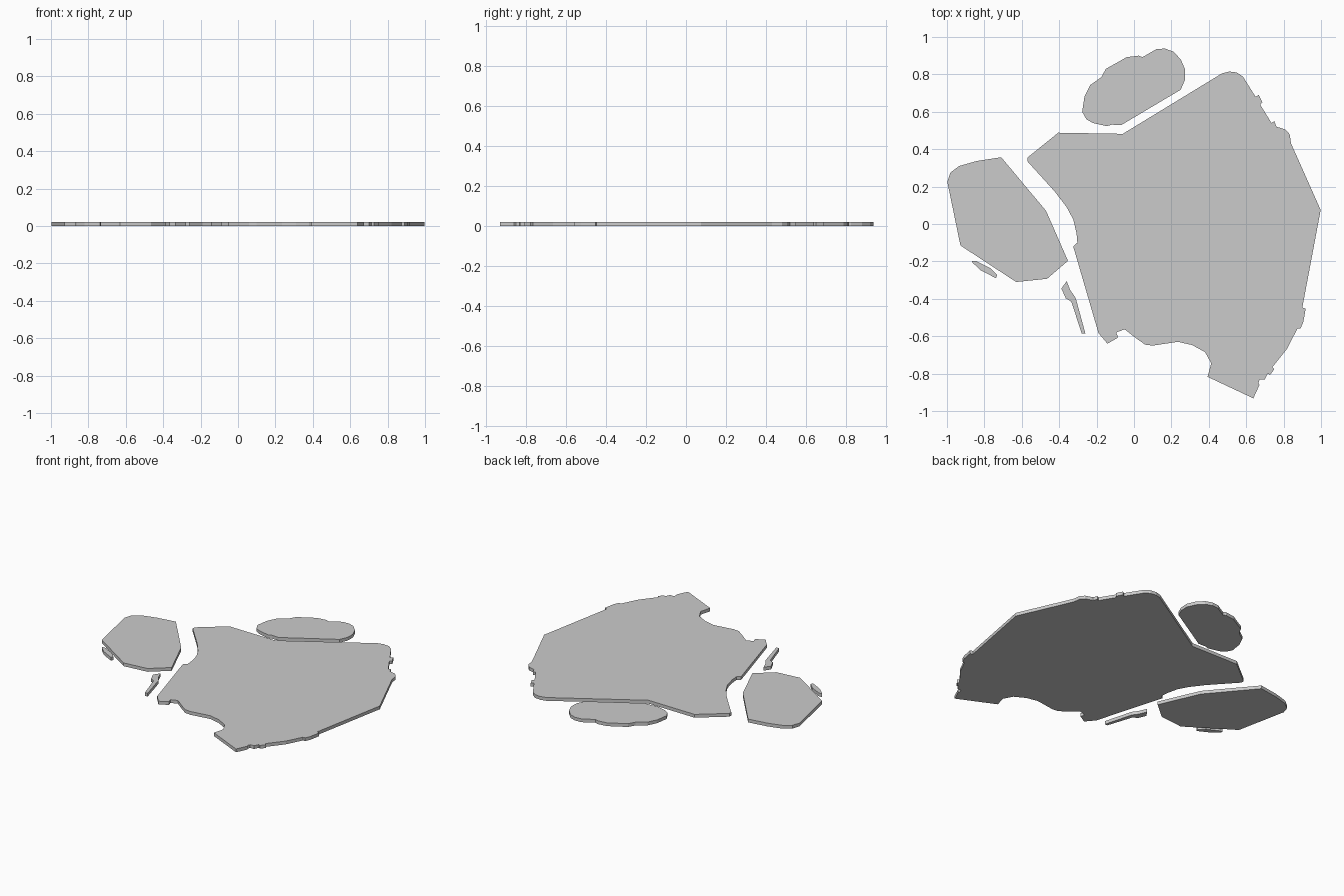
import bpy, bmesh

THICKNESS = 0.022


def plate(name, outline):
    """Extrude a flat outline (x, y pairs) up from the ground."""
    bm = bmesh.new()
    face = bm.faces.new([bm.verts.new((x, y, 0)) for x, y in outline])
    face.normal_update()
    if face.normal.z > 0:
        face.normal_flip()
    top = bmesh.ops.extrude_face_region(bm, geom=[face], use_keep_orig=True)["geom"]
    moved = [v for v in top if isinstance(v, bmesh.types.BMVert)]
    bmesh.ops.translate(bm, verts=moved, vec=(0, 0, THICKNESS))
    bmesh.ops.recalc_face_normals(bm, faces=bm.faces[:])
    # concave caps are cut into triangles so they fill cleanly
    bmesh.ops.triangulate(bm, faces=[f for f in bm.faces if len(f.verts) > 4])
    mesh = bpy.data.meshes.new(name)
    bm.to_mesh(mesh)
    bm.free()
    obj = bpy.data.objects.new(name, mesh)
    bpy.context.collection.objects.link(obj)
    return obj


# Large central plate, clockwise by edge
north_edge = [(-.57, .335), (-.57, .355), (-.405, .488), (-.06, .482),
              (.47, .805), (.51, .815), (.55, .81), (.583, .787)]
east_edge = [(.65, .68), (.667, .69), (.687, .65), (.675, .638), (.735, .54),
             (.75, .55), (.762, .52), (.81, .505), (.832, .48), (.84, .43),
             (.998, .075), (.90, -.447), (.918, -.453), (.905, -.525),
             (.89, -.56), (.873, -.56), (.82, -.665), (.74, -.765),
             (.75, -.777), (.727, -.807), (.715, -.80), (.70, -.83),
             (.672, -.832), (.665, -.85), (.671, -.86), (.638, -.932)]
south_edge = [(.393, -.817), (.413, -.745), (.38, -.685), (.31, -.647),
              (.235, -.63), (.10, -.65), (.06, -.645), (.01, -.61),
              (-.05, -.563), (-.095, -.58), (-.085, -.607), (-.142, -.64)]
west_edge = [(-.19, -.583), (-.325, -.12), (-.303, -.10), (-.307, -.05),
             (-.325, .025), (-.36, .09), (-.425, .175)]
plate("main_plate", north_edge + east_edge + south_edge + west_edge)

# Rounded plate at the back
plate("rounded_plate", [
    (-.145, .523), (-.12, .531), (-.068, .529), (.25, .718), (.272, .77),
    (.274, .825), (.25, .88), (.21, .922), (.165, .938), (.12, .935),
    (.045, .892), (.025, .90), (-.04, .892), (-.09, .863), (-.15, .83),
    (-.175, .785), (-.235, .742), (-.265, .68), (-.277, .60), (-.255, .56),
    (-.22, .54)])

# Faceted plate on the left
plate("left_plate", [
    (-.998, .225), (-.982, .275), (-.935, .31), (-.84, .337), (-.71, .357),
    (-.47, .07), (-.353, -.197), (-.465, -.293), (-.63, -.31), (-.928, -.115)])

# Two narrow slivers
plate("thin_sliver", [
    (-.868, -.197), (-.862, -.208), (-.82, -.247), (-.738, -.29),
    (-.732, -.273), (-.77, -.235), (-.845, -.197)])
plate("bent_sliver", [
    (-.36, -.305), (-.388, -.345), (-.365, -.397), (-.335, -.415),
    (-.28, -.585), (-.26, -.585), (-.312, -.395), (-.34, -.355)])
